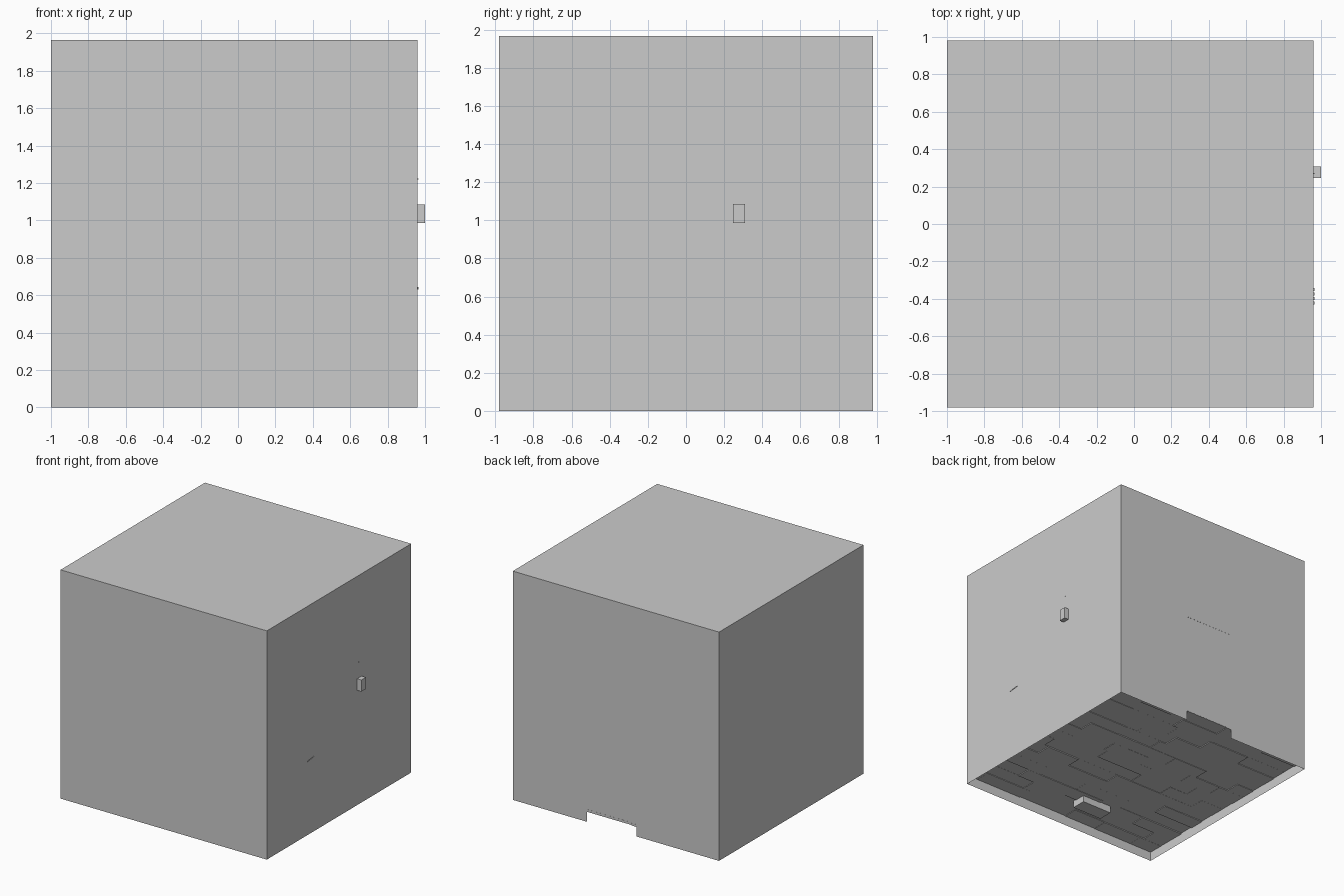
import bpy, bmesh, random
from mathutils import Matrix, Vector

if "Cube" in bpy.data.objects:
    bpy.data.objects.remove(bpy.data.objects["Cube"])

random.seed(4)
X0, X1, Y0, Y1, H = -1.0, 0.96, -0.98, 0.98, 1.965
FLOOR = 0.085
DX0, DX1, DH = -0.216, 0.256, 0.975


def finish(name, bm):
    mesh = bpy.data.meshes.new(name)
    bm.to_mesh(mesh)
    bm.free()
    ob = bpy.data.objects.new(name, mesh)
    bpy.context.collection.objects.link(ob)
    return ob


def add_box(bm, lo, hi):
    lo, hi = Vector(lo), Vector(hi)
    m = Matrix.Translation((lo + hi) / 2) @ Matrix.Diagonal((*(hi - lo), 1))
    bmesh.ops.create_cube(bm, size=1, matrix=m)


def box(name, lo, hi):
    bm = bmesh.new()
    add_box(bm, lo, hi)
    return finish(name, bm)


def sheet(name, points):
    bm = bmesh.new()
    bm.faces.new([bm.verts.new(p) for p in points])
    return finish(name, bm)


# thin room walls and ceiling
sheet("front_wall", [(X0, Y0, 0), (X1, Y0, 0), (X1, Y0, H), (X0, Y0, H)])
sheet("right_wall", [(X1, Y0, 0), (X1, Y1, 0), (X1, Y1, H), (X1, Y0, H)])
sheet("left_wall", [(X0, Y1, 0), (X0, Y0, 0), (X0, Y0, H), (X0, Y1, H)])
sheet("ceiling", [(X0, Y0, H), (X1, Y0, H), (X1, Y1, H), (X0, Y1, H)])

# back wall with a doorway notch
sheet("back_wall", [(x, Y1, z) for x, z in [
    (X1, 0), (DX1, 0), (DX1, DH), (DX0, DH), (DX0, 0), (X0, 0), (X0, H), (X1, H)]])

# door leaf, flush with the wall and standing on the floor
box("door", (DX0, Y1 - 0.03, FLOOR), (DX1, Y1 - 0.001, DH))

# staggered floor planks with slightly uneven heights
bm = bmesh.new()
rows = 15
w = (Y1 - Y0) / rows
for r in range(rows):
    x = X0
    y = Y0 + r * w
    length = random.uniform(0.15, 0.45)
    while x < X1 - 0.001:
        end = min(x + length, X1)
        if X1 - end < 0.1:
            end = X1
        z = FLOOR + random.uniform(-0.005, 0.005)
        add_box(bm, (x, y, z), (end, y + w, z + 0.02))
        x = end
        length = random.uniform(0.3, 0.5)
finish("floor_planks", bm)

# block sunk through the floor near the front
box("floor_block", (-0.27, -0.75, 0.025), (0.017, -0.623, 0.14))

# wall fixture mount poking through the right wall
box("wall_fixture_mount", (0.90, 0.247, 0.985), (1.0, 0.308, 1.085))
box("fixture_pin", (0.94, 0.267, 1.218), (X1 + 0.004, 0.274, 1.225))

# thin rising strip that just breaks the right wall
bm = bmesh.new()
for i in range(4):
    y = -0.43 + i * 0.024
    add_box(bm, (0.93, y, 0.630 + i * 0.003), (X1 + 0.004, y + 0.016, 0.636 + i * 0.003))
finish("wall_strip", bm)
